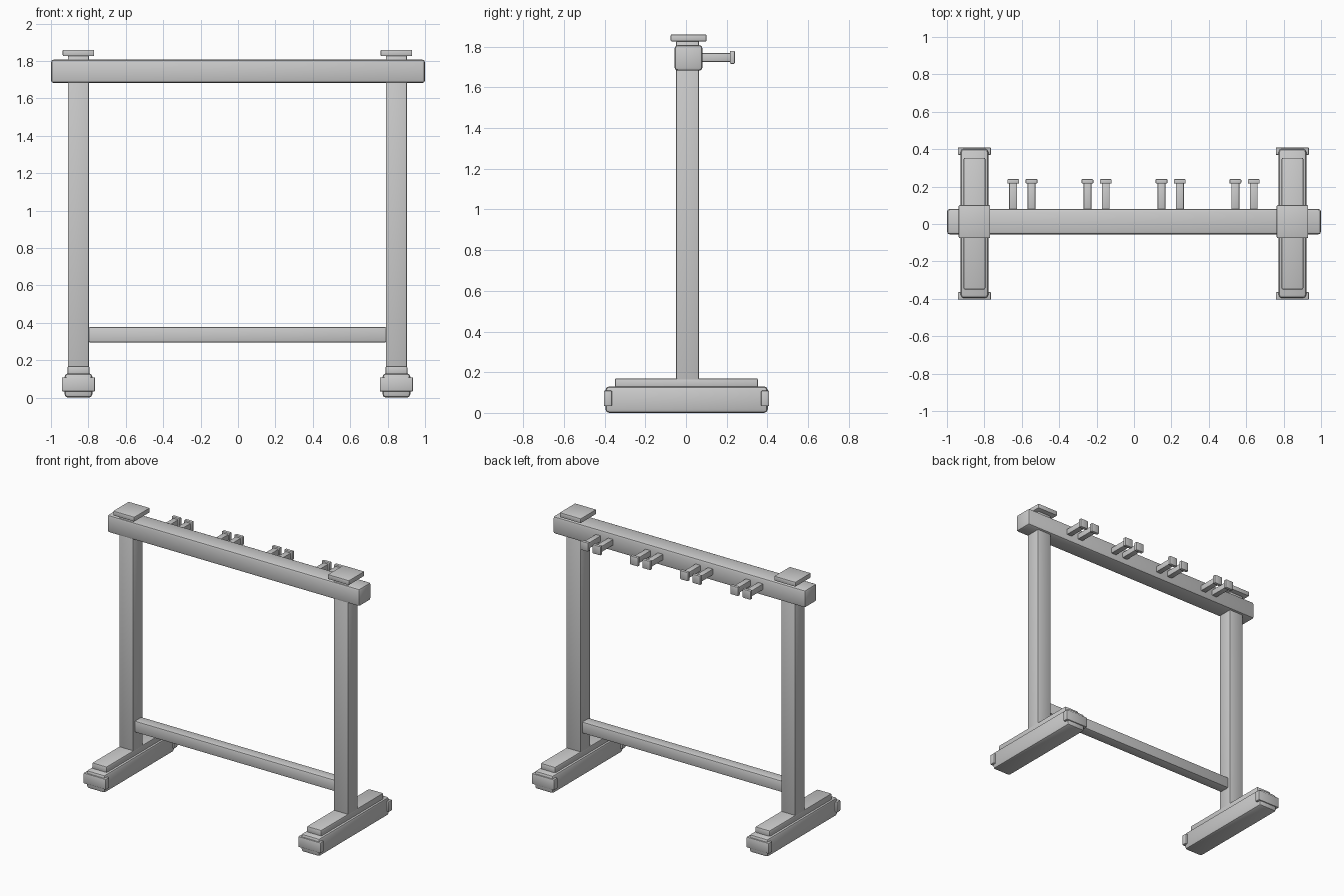
import bpy, math

if "Cube" in bpy.data.objects:
    bpy.data.objects.remove(bpy.data.objects["Cube"])


def box(name, x, y, z, bevel=0.008, segments=2):
    """Bevelled box spanning the given (min, max) ranges."""
    bpy.ops.mesh.primitive_cube_add(
        size=1, location=[(a + b) / 2 for a, b in (x, y, z)])
    ob = bpy.context.object
    ob.name = name
    ob.scale = [b - a for a, b in (x, y, z)]
    bpy.ops.object.transform_apply(location=False, rotation=False, scale=True)
    mod = ob.modifiers.new("soft_edges", "BEVEL")
    mod.width = bevel
    mod.segments = segments
    bpy.ops.object.modifier_apply(modifier=mod.name)
    bpy.ops.object.shade_smooth_by_angle(angle=math.radians(40))
    return ob


def span(centre, width):
    return (centre - width / 2, centre + width / 2)


# Top beam and lower stretcher
box("top_beam", (-1, 1), (-0.056, 0.081), (1.682, 1.808), 0.016)
box("lower_rail", (-0.80, 0.795), (-0.033, 0.047), (0.295, 0.378), 0.01)

# Uprights with feet and top caps
for side, cx in (("left", -0.853), ("right", 0.847)):
    box(side + "_post", span(cx, 0.114), (-0.048, 0.065), (0.10, 1.83), 0.008)
    box(side + "_post_cap", span(cx, 0.168), (-0.075, 0.101), (1.826, 1.86), 0.005)
    box(side + "_foot", span(cx, 0.148), (-0.396, 0.402), (0.0, 0.13), 0.018)
    box(side + "_foot_plate", span(cx, 0.116), (-0.35, 0.354), (0.12, 0.17), 0.008)
    # End caps wrapped round the foot
    for end, y in (("front", (-0.404, -0.364)), ("back", (0.369, 0.409))):
        box(f"{side}_foot_{end}_cap", span(cx, 0.177), y, (0.033, 0.109), 0.005)

# Four pairs of hanging pegs on the back of the beam
for i, pair in enumerate((-0.597, -0.2, 0.196, 0.591)):
    for j, dx in enumerate((-0.049, 0.049)):
        x = pair + dx
        box(f"peg_{i}_{j}_stem", span(x, 0.042), (0.07, 0.225), (1.726, 1.769), 0.005)
        box(f"peg_{i}_{j}_head", span(x, 0.063), (0.216, 0.24), (1.716, 1.78), 0.005)
